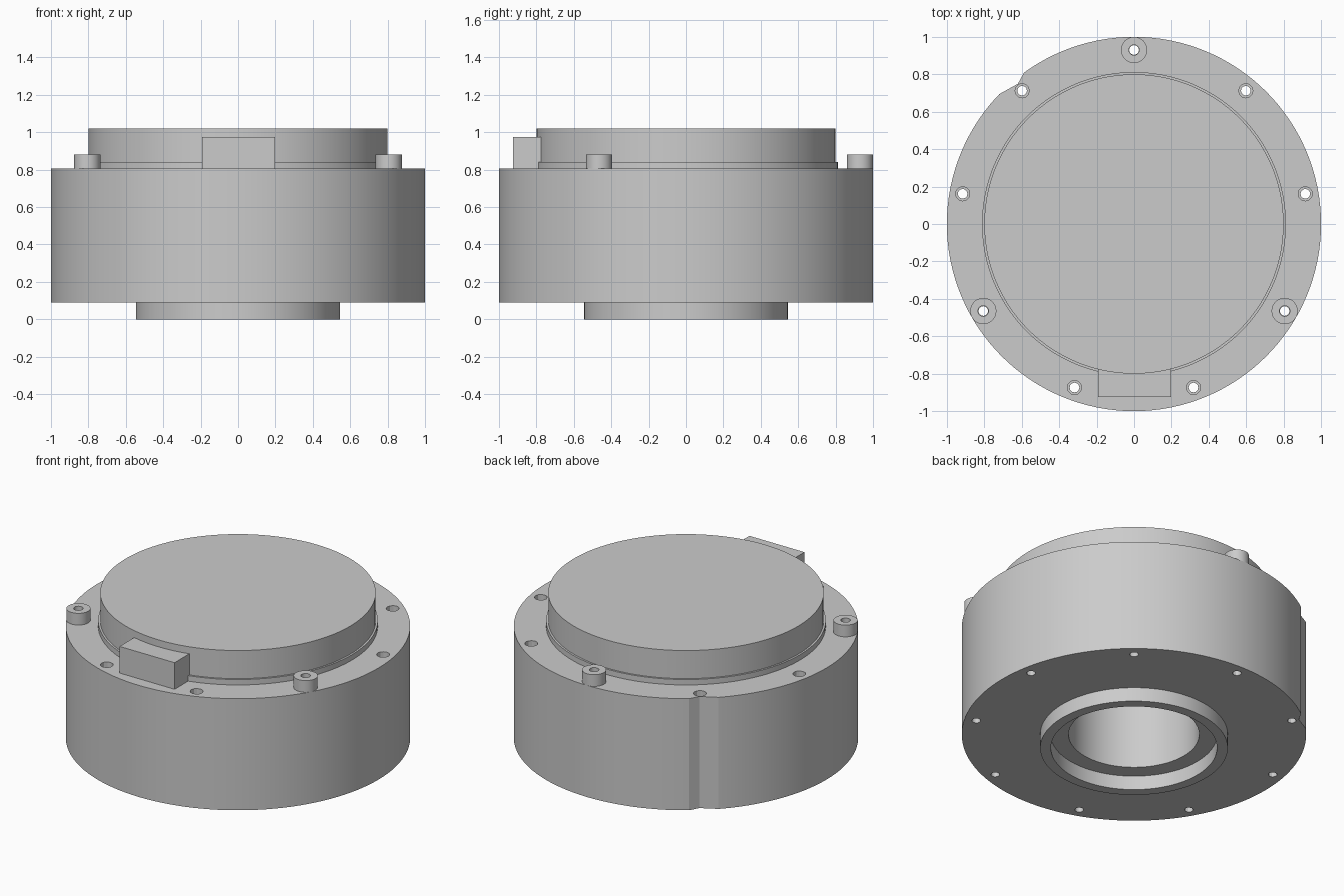
import bpy
import bmesh
from math import sin, cos, radians
from mathutils import Matrix, Vector

if "Cube" in bpy.data.objects:
    bpy.data.objects.remove(bpy.data.objects["Cube"])

grey = bpy.data.materials.new("machined grey")
grey.use_nodes = True
COLOUR = (0.6, 0.6, 0.6, 1)
grey.diffuse_color = COLOUR
grey.node_tree.nodes["Principled BSDF"].inputs["Base Color"].default_value = COLOUR

BOLT_CIRCLE = 0.93
BOLT_ANGLES = range(10, 360, 40)
BOSS_ANGLES = (90, 210, 330)


def on_circle(angle, radius, z=0):
    a = radians(angle)
    return Vector((radius * cos(a), radius * sin(a), z))


def make_object(name, bm, smooth=True):
    bmesh.ops.recalc_face_normals(bm, faces=bm.faces)
    mesh = bpy.data.meshes.new(name)
    bm.to_mesh(mesh)
    bm.free()
    mesh.materials.append(grey)
    obj = bpy.data.objects.new(name, mesh)
    bpy.context.collection.objects.link(obj)
    if smooth:
        smooth_sides(obj)
    return obj


def smooth_sides(obj):
    bpy.ops.object.select_all(action="DESELECT")
    obj.select_set(True)
    bpy.context.view_layer.objects.active = obj
    bpy.ops.object.shade_smooth_by_angle(angle=radians(30))


def lathe(name, profile, segments, location=(0, 0, 0), closed=False, smooth=True):
    """Spin a (radius, z) profile around the vertical axis."""
    bm = bmesh.new()
    verts = [bm.verts.new((r, 0, z)) for r, z in profile]
    if closed:
        verts.append(verts[0])
    edges = [bm.edges.new(pair) for pair in zip(verts, verts[1:])]
    bmesh.ops.spin(bm, geom=bm.verts[:] + edges, cent=(0, 0, 0), axis=(0, 0, 1),
                   angle=radians(360), steps=segments, use_merge=True)
    bmesh.ops.remove_doubles(bm, verts=bm.verts, dist=0.0001)
    bmesh.ops.translate(bm, verts=bm.verts, vec=location)
    return make_object(name, bm, smooth)


def cut(target, bm):
    cutter = make_object("cutter", bm, smooth=False)
    cutter.hide_render = True
    bpy.context.view_layer.objects.active = target
    mod = target.modifiers.new("cut", "BOOLEAN")
    mod.operation = "DIFFERENCE"
    mod.solver = "EXACT"
    mod.object = cutter
    bpy.ops.object.modifier_apply(modifier=mod.name)
    bpy.data.objects.remove(cutter)


def drill(target, angles, radius, low, high):
    bm = bmesh.new()
    for angle in angles:
        centre = on_circle(angle, BOLT_CIRCLE, (low + high) / 2)
        bmesh.ops.create_cone(bm, cap_ends=True, segments=12, radius1=radius,
                              radius2=radius, depth=high - low,
                              matrix=Matrix.Translation(centre))
    cut(target, bm)


# Housing: stepped bore, bottom collar, drum and raised lid
housing = lathe("housing", [
    (0, 0.78), (0.38, 0.78), (0.38, 0.09), (0.483, 0.09), (0.483, 0),
    (0.545, 0), (0.545, 0.09), (1, 0.09), (1, 0.805), (0.812, 0.805),
    (0.812, 0.84), (0.8, 0.84), (0.8, 1.02), (0, 1.02)], 128)

# Bolt holes through the flange, wider at the top
drill(housing, BOLT_ANGLES, 0.026, 0, 0.9)
drill(housing, [a for a in BOLT_ANGLES if a not in BOSS_ANGLES], 0.038, 0.5, 0.9)

# Shallow notch down the rim
bm = bmesh.new()
corners = [on_circle(a, r) for a, r in ((126, 1), (129.6, 0.973), (136, 1),
                                        (136, 1.1), (126, 1.1))]
base = bm.faces.new([bm.verts.new(c) for c in corners])
raised = bmesh.ops.extrude_face_region(bm, geom=[base])["geom"]
bmesh.ops.translate(bm, vec=(0, 0, 1),
                    verts=[v for v in raised if isinstance(v, bmesh.types.BMVert)])
cut(housing, bm)
smooth_sides(housing)

# Raised bolt bosses
for angle in BOSS_ANGLES:
    lathe(f"bolt_boss_{angle}", [(0.028, 0.8), (0.07, 0.8), (0.07, 0.88), (0.028, 0.88)],
          32, on_circle(angle, BOLT_CIRCLE), closed=True)

# Connector block at the front of the lid
bm = bmesh.new()
bmesh.ops.create_cube(bm, size=1, matrix=Matrix.Translation((0.003, -0.845, 0.888))
                      @ Matrix.Diagonal((0.39, 0.16, 0.175, 1)))
make_object("connector_block", bm, smooth=False)
